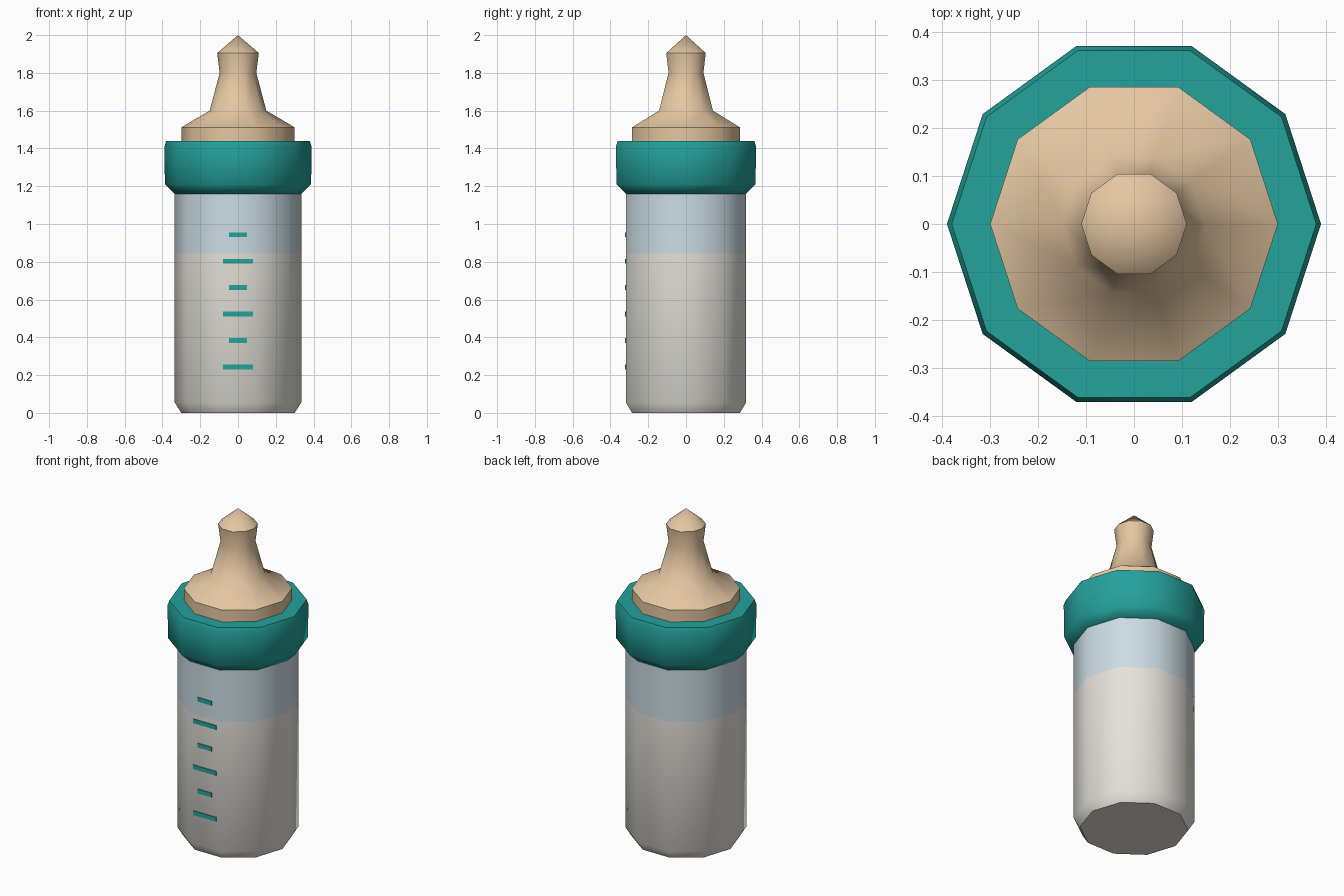
import bpy, bmesh, math

if "Cube" in bpy.data.objects:
    bpy.data.objects.remove(bpy.data.objects["Cube"])

SIDES = 10


def material(name, rgb):
    m = bpy.data.materials.new(name)
    m.diffuse_color = (*rgb, 1)
    m.use_nodes = True
    m.node_tree.nodes["Principled BSDF"].inputs["Base Color"].default_value = m.diffuse_color
    return m


milk = material("milk", (0.78, 0.76, 0.70))
glass = material("clear_blue", (0.60, 0.72, 0.78))
teal = material("teal", (0.018, 0.36, 0.33))
rubber = material("tan_rubber", (0.78, 0.57, 0.36))


def lathe(name, profile, mats):
    """Ten-sided turned part from (radius, z) points; closed at both ends."""
    bm = bmesh.new()
    rings = []
    for r, z in profile:
        if r == 0:
            rings.append([bm.verts.new((0, 0, z))] * SIDES)
        else:
            rings.append([bm.verts.new((r * math.cos(i * math.tau / SIDES),
                                        r * math.sin(i * math.tau / SIDES), z))
                          for i in range(SIDES)])
    for a, b in zip(rings, rings[1:]):
        for i in range(SIDES):
            j = (i + 1) % SIDES
            quad = dict.fromkeys((a[i], a[j], b[j], b[i]))
            bm.faces.new(list(quad))
    bm.faces.new(rings[0][::-1])
    if profile[-1][0] > 0:
        bm.faces.new(rings[-1])
    bmesh.ops.recalc_face_normals(bm, faces=bm.faces[:])
    me = bpy.data.meshes.new(name)
    bm.to_mesh(me)
    bm.free()
    ob = bpy.data.objects.new(name, me)
    bpy.context.collection.objects.link(ob)
    for m in mats:
        me.materials.append(m)
    bpy.ops.object.select_all(action='DESELECT')
    ob.select_set(True)
    bpy.context.view_layer.objects.active = ob
    bpy.ops.object.shade_smooth_by_angle(angle=math.radians(50))
    return ob


# Bottle body, milk below the fill line and clear above
FILL = 0.845
body = lathe("bottle_body", [(0.30, 0), (0.335, 0.055), (0.335, FILL), (0.335, 1.18)],
             [milk, glass])
for p in body.data.polygons:
    p.material_index = int(p.center.z > FILL)

# Screw collar
lathe("collar", [(0.335, 1.16), (0.387, 1.21), (0.39, 1.41), (0.38, 1.44)], [teal])

# Teat with flange, neck, bulb and pointed tip
lathe("teat", [(0.30, 1.43), (0.30, 1.512), (0.15, 1.60), (0.097, 1.80),
               (0.11, 1.905), (0, 2.0)], [rubber])

# Measuring marks on the front face, alternating long and short
front = -0.335 * math.cos(math.pi / SIDES)
for i in range(6):
    bpy.ops.mesh.primitive_cube_add(size=1, location=(0, front, 0.243 + 0.14 * i))
    mark = bpy.context.object
    mark.name = f"measuring_mark_{i + 1}"
    mark.scale = (0.095 if i % 2 else 0.157, 0.008, 0.026)
    mark.data.materials.append(teal)
